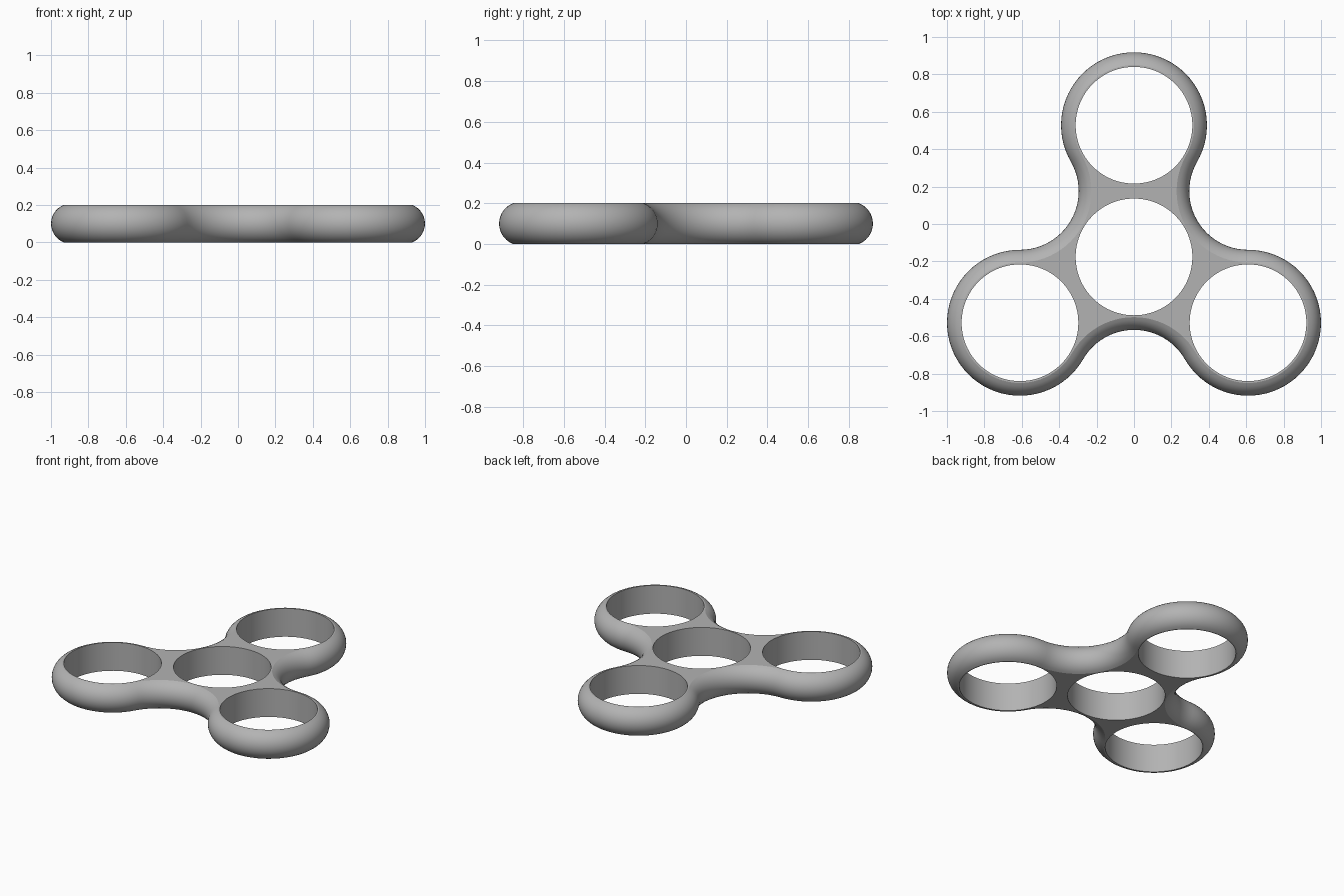
import bpy, bmesh
from math import sin, cos, radians, sqrt, asin

cube = bpy.data.objects.get("Cube")
if cube:
    bpy.data.objects.remove(cube, do_unlink=True)

HUB_Y = -0.176      # centre of the middle hole
ARM = 0.704         # hub to lobe centre
LOBE = 0.39         # lobe outer radius
WAIST = ARM - LOBE  # radius of the concave waists
HOLE = 0.312
HEIGHT = 0.2
BULGE = 0.068       # how far the rounded side swells past the flat top

grey = bpy.data.materials.new("grey plastic")
grey.use_nodes = True
colour = (0.45, 0.45, 0.45, 1)
grey.diffuse_color = colour
grey.node_tree.nodes["Principled BSDF"].inputs["Base Color"].default_value = colour


def polar(angle, radius, centre=(0, HUB_Y)):
    a = radians(angle)
    return centre[0] + radius * cos(a), centre[1] + radius * sin(a)


def outline(inset):
    """Three convex lobes joined by tangent concave waists."""
    pts = []
    for arm in (90, 210, 330):
        lobe = polar(arm, ARM)
        pts += [polar(arm - 120 + 5 * i, LOBE - inset, lobe) for i in range(48)]
        waist = polar(arm + 60, ARM)
        pts += [polar(arm + 300 - 5 * i, WAIST + inset, waist) for i in range(24)]
    return pts


# Body: outline swept up along a bulging arc
half = HEIGHT / 2
arc_r = (half ** 2 + BULGE ** 2) / (2 * BULGE)
arc_a = asin(half / arc_r)
steps = 14
bm = bmesh.new()
rings = []
for i in range(steps + 1):
    t = arc_a * (2 * i / steps - 1)
    inset = arc_r * (1 - cos(t))
    z = half + arc_r * sin(t)
    rings.append([bm.verts.new((x, y, z)) for x, y in outline(inset)])
for low, high in zip(rings, rings[1:]):
    n = len(low)
    for i in range(n):
        j = (i + 1) % n
        bm.faces.new((low[i], low[j], high[j], high[i]))
bm.faces.new(rings[0][::-1])
bm.faces.new(rings[-1])
mesh = bpy.data.meshes.new("spinner_body")
bm.to_mesh(mesh)
bm.free()
mesh.materials.append(grey)
body = bpy.data.objects.new("spinner_body", mesh)
bpy.context.collection.objects.link(body)
bpy.context.view_layer.objects.active = body

# Four round holes: hub and one in each lobe
for x, y in [(0, HUB_Y)] + [polar(a, ARM) for a in (90, 210, 330)]:
    bpy.ops.mesh.primitive_cylinder_add(vertices=96, radius=HOLE, depth=1, location=(x, y, half))
    cutter = bpy.context.object
    cutter.name = "hole_cutter"
    cutter.hide_render = True
    cutter.data.materials.append(grey)
    bpy.context.view_layer.objects.active = body
    cut = body.modifiers.new("hole", 'BOOLEAN')
    cut.operation = 'DIFFERENCE'
    cut.solver = 'EXACT'
    cut.object = cutter
    bpy.ops.object.modifier_apply(modifier=cut.name)
    bpy.data.objects.remove(cutter, do_unlink=True)

# Smooth sides with crisp rims
bpy.ops.object.select_all(action='DESELECT')
body.select_set(True)
bpy.context.view_layer.objects.active = body
bpy.ops.object.shade_smooth_by_angle(angle=radians(18))
